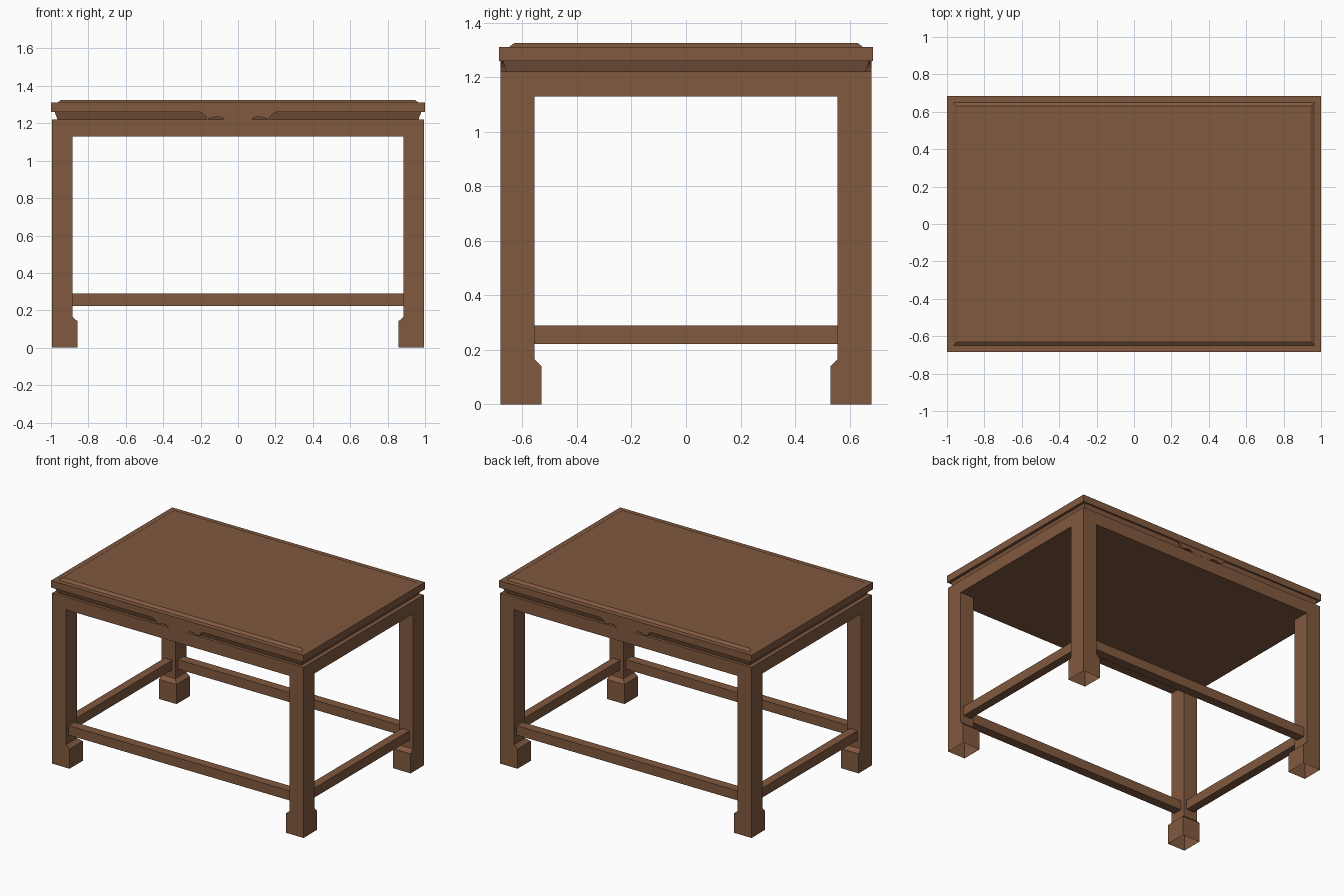
import bpy, bmesh

if "Cube" in bpy.data.objects:
    bpy.data.objects.remove(bpy.data.objects["Cube"])

wood = bpy.data.materials.new("brown wood")
wood.diffuse_color = (0.22, 0.10, 0.05, 1)
wood.use_nodes = True
wood.node_tree.nodes["Principled BSDF"].inputs["Base Color"].default_value = wood.diffuse_color


def finish(name, bm, mirror=(False, False)):
    """Turn a bmesh into an object, mirrored over x and/or y."""
    bmesh.ops.recalc_face_normals(bm, faces=bm.faces)
    me = bpy.data.meshes.new(name)
    bm.to_mesh(me)
    bm.free()
    me.materials.append(wood)
    ob = bpy.data.objects.new(name, me)
    bpy.context.collection.objects.link(ob)
    if any(mirror):
        mod = ob.modifiers.new("mirror", 'MIRROR')
        mod.use_axis = (mirror[0], mirror[1], False)
        mod.use_mirror_merge = False
    return ob


def stack(name, rings, mirror=(False, False), cap_ends=True):
    """Loft of rectangles: each ring is (z, x0, x1, y0, y1)."""
    bm = bmesh.new()
    loops = [[bm.verts.new(p) for p in
              ((x0, y0, z), (x1, y0, z), (x1, y1, z), (x0, y1, z))]
             for z, x0, x1, y0, y1 in rings]
    for a, b in zip(loops, loops[1:]):
        for i in range(4):
            j = (i + 1) % 4
            bm.faces.new((a[i], a[j], b[j], b[i]))
    if cap_ends:
        bm.faces.new(loops[0][::-1])
        bm.faces.new(loops[-1])
    return finish(name, bm, mirror)


def centred(z, x, y):
    return (z, -x, x, -y, y)


# table top with raised, bevelled panel
stack("table_top", [centred(1.26, 1.0, 0.685), centred(1.31, 1.0, 0.685),
                    centred(1.31, 0.967, 0.65), centred(1.325, 0.945, 0.63)])
# recessed waist, narrowing downwards
stack("waist", [centred(1.22, 0.965, 0.658), centred(1.26, 0.98, 0.672)])
# solid apron frame
stack("apron", [centred(1.13, 0.995, 0.68), centred(1.22, 0.995, 0.68)])


# four legs with block feet, open underneath
def leg_ring(z, w, d):
    return (z, -0.995, -0.995 + w, -0.68, -0.68 + d)


stack("legs", [leg_ring(0, 0.138, 0.15), leg_ring(0.14, 0.138, 0.15),
               leg_ring(0.165, 0.11, 0.125), leg_ring(1.13, 0.11, 0.125)],
      (True, True), cap_ends=False)

# stretchers between the legs
stack("long_stretchers", [(z, -0.885, 0.885, -0.65, -0.585) for z in (0.222, 0.29)],
      (False, True))
stack("side_stretchers", [(z, -0.97, -0.91, -0.555, 0.555) for z in (0.222, 0.29)],
      (True, False))

# scalloped ornament plates on the front and back of the waist
half = [(0.235, 1.262), (0.205, 1.259), (0.185, 1.25), (0.173, 1.235),
        (0.166, 1.218), (0.155, 1.226), (0.135, 1.229), (0.12, 1.235),
        (0.095, 1.233), (0.08, 1.227), (0.07, 1.218)]
outline = half + [(-x, z) for x, z in reversed(half)]
bm = bmesh.new()
face = bm.faces.new([bm.verts.new((x, -0.681, z)) for x, z in outline])
ext = bmesh.ops.extrude_face_region(bm, geom=[face], use_keep_orig=True)
bmesh.ops.translate(bm, vec=(0, 0.023, 0),
                    verts=[v for v in ext["geom"] if isinstance(v, bmesh.types.BMVert)])
finish("ornament_plates", bm, (False, True))
